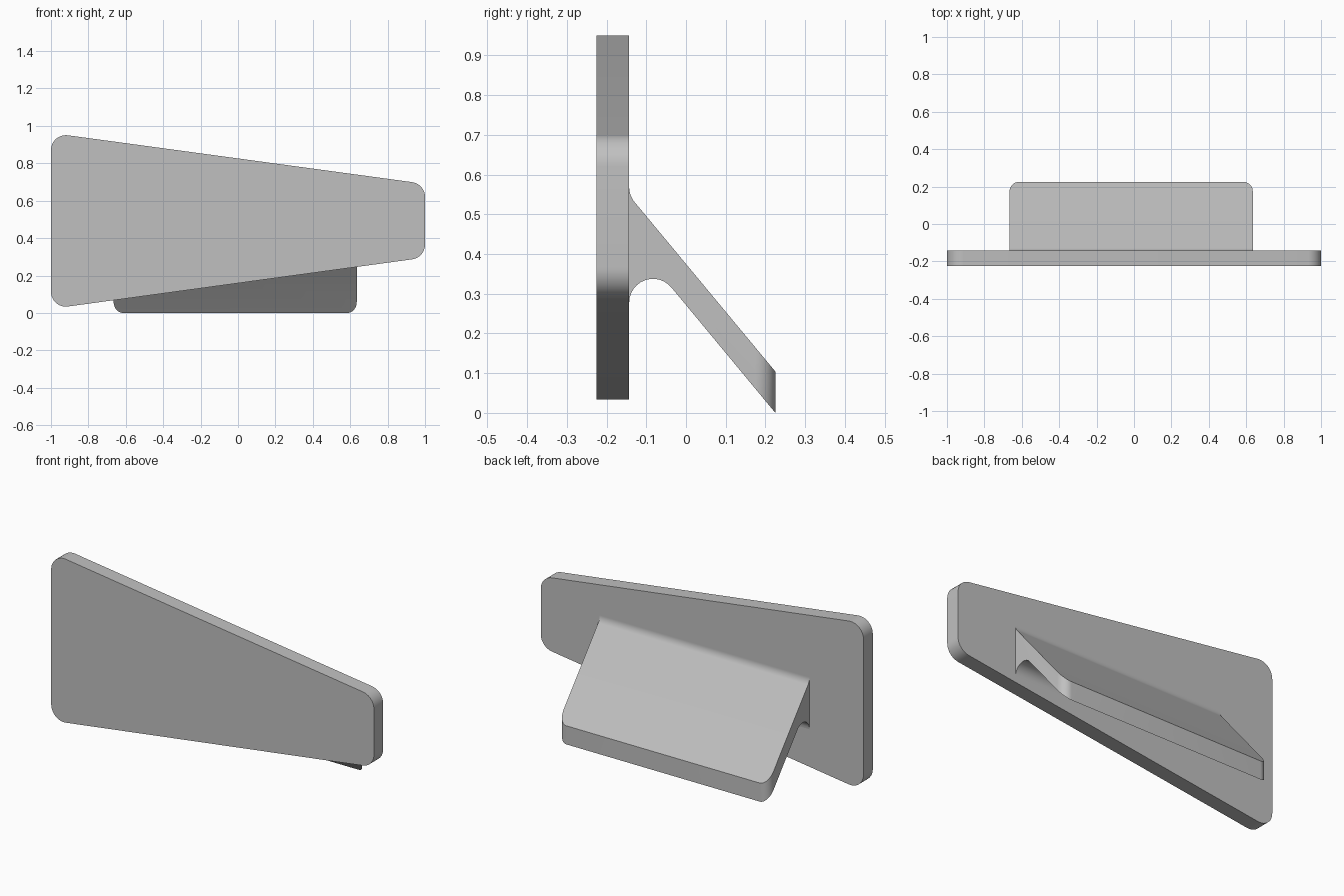
import bpy, bmesh, math
from mathutils import Vector

cube = bpy.data.objects.get("Cube")
if cube:
    bpy.data.objects.remove(cube, do_unlink=True)

grey = bpy.data.materials.new("plain grey")
grey.use_nodes = True
colour = (0.53, 0.53, 0.53, 1)
grey.diffuse_color = colour
grey.node_tree.nodes["Principled BSDF"].inputs["Base Color"].default_value = colour


def rounded(corners, steps=12):
    """Outline from (u, v, radius) corners, each replaced by a tangent arc."""
    outline = []
    for i, (u, v, radius) in enumerate(corners):
        here = Vector((u, v))
        if radius == 0:
            outline.append(here)
            continue
        before = (Vector(corners[i - 1][:2]) - here).normalized()
        after = (Vector(corners[(i + 1) % len(corners)][:2]) - here).normalized()
        half = before.angle(after) / 2
        centre = here + (before + after).normalized() * radius / math.sin(half)
        start = here + before * radius / math.tan(half) - centre
        end = here + after * radius / math.tan(half) - centre
        sweep = start.angle(end)
        for k in range(steps + 1):
            t = k / steps
            outline.append(centre + (start * math.sin((1 - t) * sweep)
                                     + end * math.sin(t * sweep)) / math.sin(sweep))
    return outline


def extrude(name, points, direction, corner_radius=0):
    """Solid from a closed outline; optionally rounds its rearmost corners."""
    bm = bmesh.new()
    face = bm.faces.new([bm.verts.new(p) for p in points])
    result = bmesh.ops.extrude_face_region(bm, geom=[face], use_keep_orig=True)
    moved = [g for g in result["geom"] if isinstance(g, bmesh.types.BMVert)]
    bmesh.ops.translate(bm, verts=moved, vec=direction)
    bmesh.ops.recalc_face_normals(bm, faces=bm.faces)
    if corner_radius:
        back = max(v.co.y for v in bm.verts)
        edges = [e for e in bm.edges
                 if all(abs(v.co.y - back) < 1e-5 for v in e.verts)
                 and abs(e.verts[0].co.x - e.verts[1].co.x) < 1e-5]
        bmesh.ops.bevel(bm, geom=edges, offset=corner_radius, segments=10,
                        profile=0.5, affect='EDGES')
    mesh = bpy.data.meshes.new(name)
    bm.to_mesh(mesh)
    bm.free()
    mesh.materials.append(grey)
    obj = bpy.data.objects.new(name, mesh)
    bpy.context.collection.objects.link(obj)
    bpy.ops.object.select_all(action='DESELECT')
    obj.select_set(True)
    bpy.context.view_layer.objects.active = obj
    bpy.ops.object.shade_smooth_by_angle(angle=math.radians(30))
    return obj


# Upright tapered plate with rounded corners
front, wall = -0.225, -0.143
plate = rounded([(-1, 0.962, 0.08), (1, 0.69, 0.08), (1, 0.296, 0.08), (-1, 0.022, 0.08)])
extrude("tapered_plate", [(x, front, z) for x, z in plate], (0, wall - front, 0))

# Sloping rear leg, filleted where it meets the plate
inside, back = -0.18, 0.225
leg = rounded([(inside, 0.57, 0), (wall, 0.57, 0), (wall, 0.547, 0.06),
               (back, 0.104, 0), (back, 0, 0),
               (wall, 0.444, 0.06), (wall, 0.278, 0), (inside, 0.278, 0)])
extrude("rear_leg", [(-0.665, y, z) for y, z in leg], (1.3, 0, 0), corner_radius=0.05)
